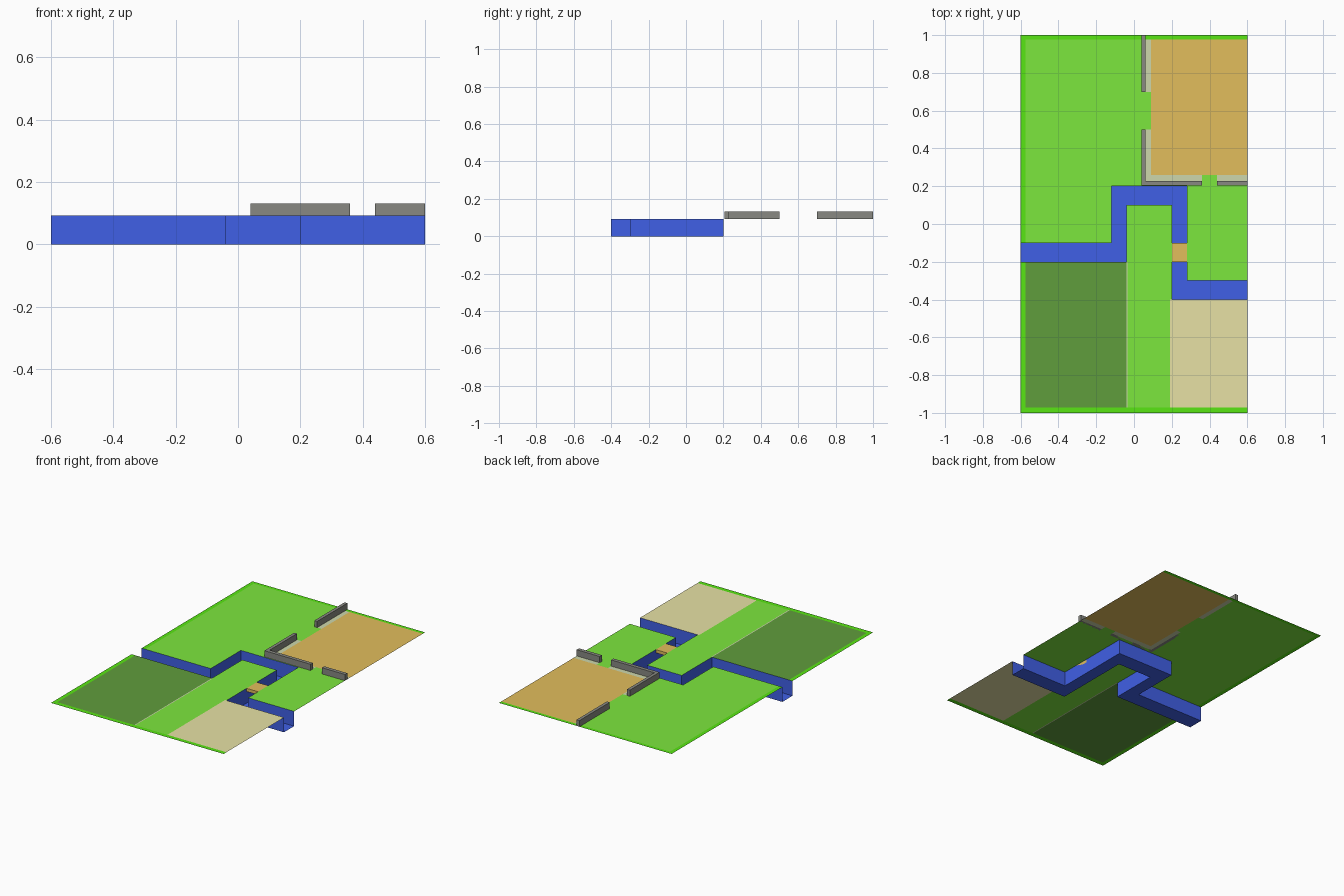
import bpy, bmesh

if "Cube" in bpy.data.objects:
    bpy.data.objects.remove(bpy.data.objects["Cube"])

TOP = 0.093      # ground level
WALL_TOP = 0.132


def mat(name, r, g, b):
    def lin(c):
        c /= 255
        return c / 12.92 if c <= 0.04045 else ((c + 0.055) / 1.055) ** 2.4
    m = bpy.data.materials.new(name)
    m.diffuse_color = (lin(r), lin(g), lin(b), 1)
    m.use_nodes = True
    m.node_tree.nodes["Principled BSDF"].inputs["Base Color"].default_value = m.diffuse_color
    return m


GRASS = mat("grass_green", 125, 232, 62)
EDGE = mat("bright_border_green", 88, 230, 20)
FOREST = mat("forest_green", 96, 157, 60)
SAND = mat("pale_sand", 232, 226, 165)
EARTH = mat("tan_earth", 226, 190, 92)
PEBBLE = mat("pebble_grey", 205, 215, 172)
WATER = mat("river_blue", 64, 96, 230)
STONE = mat("stone_grey", 136, 137, 130)


def finish(name, bm, mats):
    me = bpy.data.meshes.new(name)
    bm.to_mesh(me)
    bm.free()
    for m in mats:
        me.materials.append(m)
    ob = bpy.data.objects.new(name, me)
    bpy.context.collection.objects.link(ob)
    return ob


def box(name, x0, x1, y0, y1, z0, z1, m):
    bm = bmesh.new()
    bmesh.ops.create_cube(bm, size=1)
    for v in bm.verts:
        v.co = (x1 if v.co.x > 0 else x0, y1 if v.co.y > 0 else y0,
                z1 if v.co.z > 0 else z0)
    return finish(name, bm, [m])


def inside(x, y, r):
    return r[0] < x < r[1] and r[2] < y < r[3]


# Rectangles (x0, x1, y0, y1) that make up the winding river
RIVER = [(-0.6, -0.04, -0.2, -0.1), (-0.12, -0.04, -0.2, 0.2),
         (-0.12, 0.28, 0.1, 0.2), (0.2, 0.28, -0.4, 0.2),
         (0.2, 0.6, -0.4, -0.3)]

# Ground zones, first match wins: (rectangle, material slot)
ZONES = [((-0.6, -0.575, -1, 1), 1), ((-0.6, 0.6, -1, -0.972), 1),
         ((-0.6, 0.6, 0.978, 1), 1),
         ((-0.04, -0.034, -0.972, -0.2), 5),
         ((-0.575, -0.04, -0.972, -0.2), 2),
         ((0.19, 0.6, -0.972, -0.4), 3),
         ((0.09, 0.6, 0.26, 0.978), 4),
         ((0.06, 0.09, 0.225, 0.5), 5), ((0.06, 0.09, 0.7, 0.978), 5),
         ((0.06, 0.36, 0.225, 0.26), 5), ((0.44, 0.6, 0.225, 0.26), 5)]

rects = RIVER + [z[0] for z in ZONES]
xs = sorted({v for r in rects for v in r[:2]})
ys = sorted({v for r in rects for v in r[2:]})


def is_river(x, y):
    return any(inside(x, y, r) for r in RIVER)


# Ground sheet and river trench share one grid of cells
ground, river = bmesh.new(), bmesh.new()


def quad(bm, pts, slot=0):
    f = bm.faces.new([bm.verts.new(p) for p in pts])
    f.material_index = slot


for x0, x1 in zip(xs, xs[1:]):
    for y0, y1 in zip(ys, ys[1:]):
        cx, cy = (x0 + x1) / 2, (y0 + y1) / 2
        ring = [(x0, y0), (x1, y0), (x1, y1), (x0, y1)]
        if not is_river(cx, cy):
            slot = next((s for r, s in ZONES if inside(cx, cy, r)), 0)
            quad(ground, [(x, y, TOP) for x, y in ring], slot)
            continue
        # river bed, plus a bank wherever the neighbour is dry land
        quad(river, [(x, y, 0) for x, y in ring])
        for i in range(4):
            a, b = ring[i], ring[(i + 1) % 4]
            mx, my = (a[0] + b[0]) / 2, (a[1] + b[1]) / 2
            nx = mx + (mx > cx + 1e-6) * 0.001 - (mx < cx - 1e-6) * 0.001
            ny = my + (my > cy + 1e-6) * 0.001 - (my < cy - 1e-6) * 0.001
            if abs(nx) < 0.6 and not is_river(nx, ny):
                quad(river, [(*b, 0), (*a, 0), (*a, TOP), (*b, TOP)])

for bm in (ground, river):
    bmesh.ops.remove_doubles(bm, verts=bm.verts, dist=1e-5)
finish("ground", ground, [GRASS, EDGE, FOREST, SAND, EARTH, PEBBLE])
finish("river_trench", river, [WATER])

# Bridge deck over the river
box("bridge", 0.2, 0.28, -0.2, -0.1, 0.073, TOP, EARTH)

# Low stone walls with two gateways
box("wall_front_left", 0.04, 0.36, 0.205, 0.228, TOP, WALL_TOP, STONE)
box("wall_front_right", 0.44, 0.6, 0.205, 0.228, TOP, WALL_TOP, STONE)
box("wall_side_front", 0.04, 0.06, 0.228, 0.5, TOP, WALL_TOP, STONE)
box("wall_side_back", 0.04, 0.06, 0.7, 1.0, TOP, WALL_TOP, STONE)
